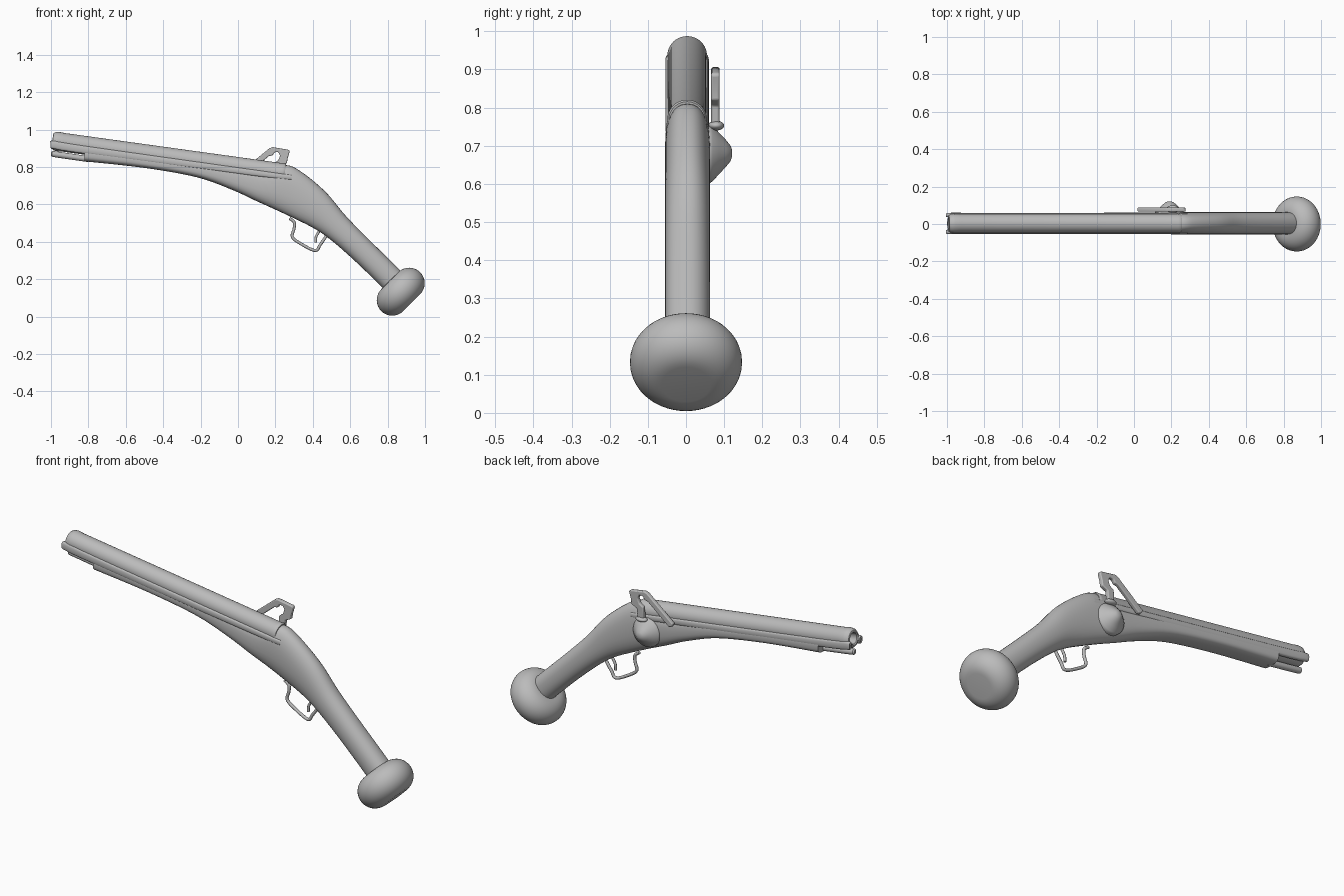
import bpy, bmesh, math
from mathutils import Vector, Matrix

old = bpy.data.objects.get("Cube")
if old:
    bpy.data.objects.remove(old, do_unlink=True)

grey = bpy.data.materials.new("plain grey")
grey.use_nodes = True
grey.diffuse_color = (0.5, 0.5, 0.5, 1)
grey.node_tree.nodes["Principled BSDF"].inputs["Base Color"].default_value = (0.5, 0.5, 0.5, 1)


def finish(bm, name, angle=40):
    bmesh.ops.remove_doubles(bm, verts=bm.verts, dist=1e-5)
    bmesh.ops.recalc_face_normals(bm, faces=bm.faces)
    mesh = bpy.data.meshes.new(name)
    bm.to_mesh(mesh)
    bm.free()
    for p in mesh.polygons:
        p.use_smooth = True
    mesh.set_sharp_from_angle(angle=math.radians(angle))
    mesh.materials.append(grey)
    ob = bpy.data.objects.new(name, mesh)
    bpy.context.collection.objects.link(ob)
    return ob


def skin(bm, rings):
    """Join rings of points into a closed tube."""
    loops = [[bm.verts.new(p) for p in ring] for ring in rings]
    n = len(loops[0])
    for a, b in zip(loops, loops[1:]):
        for i in range(n):
            j = (i + 1) % n
            bm.faces.new((a[i], a[j], b[j], b[i]))
    bm.faces.new(loops[0])
    bm.faces.new(loops[-1])


def spline(pts, steps):
    """Smooth path through points of any dimension."""
    v = [Vector(p) for p in pts]
    v = [v[0]] + v + [v[-1]]
    out = []
    for a, b, c, d in zip(v, v[1:], v[2:], v[3:]):
        for s in range(steps):
            t = s / steps
            out.append(b + (c - a) * (t / 2) + (2 * a - 5 * b + 4 * c - d) * (t * t / 2)
                       + (3 * b - a - 3 * c + d) * (t ** 3 / 2))
    return out + [v[-1]]


def loft(name, tops, bottoms, shapes, cy=0.0, steps=5, sides=32):
    """Rounded sections between top and bottom lines; shapes = (half width, squareness)."""
    rings = []
    for t, b, s in zip(*(spline(line, steps) for line in (tops, bottoms, shapes))):
        mid, up, ring = (t + b) / 2, (t - b) / 2, []
        for i in range(sides):
            a = math.tau * i / sides
            c, n = math.cos(a), math.sin(a)
            c = math.copysign(abs(c) ** (2 / s[1]), c)
            n = math.copysign(abs(n) ** (2 / s[1]), n)
            p = mid + up * c
            ring.append((p.x, cy + s[0] * n, p.y))
        rings.append(ring)
    bm = bmesh.new()
    skin(bm, rings)
    return finish(bm, name)


def lathe(name, profile, origin, axis, sides=40):
    """Spin (radius, distance) points about an axis."""
    m = Matrix.Translation(origin) @ Vector(axis).to_track_quat('Z', 'Y').to_matrix().to_4x4()
    rings = [[m @ Vector((r * math.cos(math.tau * i / sides), r * math.sin(math.tau * i / sides), h))
              for i in range(sides)] for r, h in profile]
    bm = bmesh.new()
    skin(bm, rings)
    return finish(bm, name)


def wire(name, pts, radius, y=0.0):
    """Round wire along a path in the side plane."""
    path = spline(pts, 5)
    rings = []
    for i, p in enumerate(path):
        d = (path[min(i + 1, len(path) - 1)] - path[max(i - 1, 0)]).normalized()
        n = Vector((-d.y, d.x))
        ring = []
        for k in range(10):
            a = math.tau * k / 10
            q = p + n * radius * math.cos(a)
            ring.append((q.x, y + radius * math.sin(a), q.y))
        rings.append(ring)
    bm = bmesh.new()
    skin(bm, rings)
    return finish(bm, name, 60)


# Stock: squarish under the barrel, oval at the grip
loft("stock",
     [(-.82, .91), (-.5, .866), (-.2, .824), (0, .797), (.14, .785), (.25, .81), (.33, .78),
      (.465, .67), (.575, .54), (.7, .412), (.865, .25), (.90, .21)],
     [(-.82, .83), (-.5, .795), (-.22, .745), (-.03, .677), (.10, .617), (.2, .572), (.30, .525),
      (.40, .475), (.49, .415), (.62, .302), (.775, .152), (.81, .11)],
     [(.056, 3.2), (.056, 3.2), (.056, 3), (.057, 2.8), (.058, 2.6), (.059, 2.4), (.059, 2.3),
      (.059, 2.2), (.059, 2.2), (.059, 2.2), (.059, 2.2), (.058, 2.2)], cy=.004)

# Barrel with rounded muzzle lip and bore
start, end = Vector((-.993, .003, .94)), Vector((.25, .003, .768))
length = (end - start).length
lathe("barrel", [(.028, .3), (.028, .004), (.033, 0), (.042, .002), (.049, .012), (.052, .03),
                 (.05, .06), (.05, length - .02), (.052, length - .008), (.048, length)],
      start, end - start)

# Side rails running along the barrel
for side, label in ((1, "left"), (-1, "right")):
    loft(label + "_barrel_rail",
         [(-1, .93), (-.985, .94), (-.8, .91), (.2, .769), (.235, .764)],
         [(-.998, .902), (-.985, .897), (-.8, .868), (.2, .738), (.235, .745)],
         [(.008, 3), (.012, 3), (.012, 3), (.012, 3), (.01, 3)], cy=.003 + side * .045, sides=16)

# Ramrod tip under the muzzle
rod = Vector((.2, 0, -.029))
lathe("ramrod", [(.008, 0), (.015, .006), (.016, .02), (.016, rod.length)], (-1, .003, .871), rod, 20)

# Pommel: rounded disc with flat faces
core, rim = .064, .083
arc = [math.pi * i / 20 - math.pi / 2 for i in range(21)]
lathe("pommel", [(core + rim * math.cos(a), rim * math.sin(a)) for a in arc],
      (.87, 0, .133), (1, 0, -1), 48)

# Trigger and its guard
wire("trigger_guard", [(.275, .525), (.3, .505), (.3, .47), (.29, .427), (.33, .393),
                       (.412, .353), (.44, .385), (.475, .435)], .008)
wire("trigger", [(.44, .465), (.43, .45), (.417, .425), (.415, .395)], .007)

# Lock dome on the left side
dome = lathe("lock_dome", [(.078, .045), (.078, .062), (.073, .07), (.055, .086), (.036, .104),
                           (.02, .117), (.008, .121)], (.19, 0, .68), (0, 1, 0))

# Hammer cut from flat plate, with its arm and neck
outline = [(.018, .777), (.026, .76), (.042, .756), (.165, .858), (.185, .862), (.195, .878),
           (.215, .88), (.225, .86), (.215, .835), (.193, .82), (.19, .755), (.225, .755),
           (.23, .805), (.262, .82), (.265, .845), (.277, .885), (.27, .892), (.185, .906), (.168, .9)]
bm = bmesh.new()
face = bm.faces.new([bm.verts.new((x, .066, z)) for x, z in outline])
grown = bmesh.ops.extrude_face_region(bm, geom=[face])["geom"]
bmesh.ops.translate(bm, vec=(0, .022, 0), verts=[g for g in grown if isinstance(g, bmesh.types.BMVert)])
hammer = finish(bm, "hammer", 50)
bevel = hammer.modifiers.new("rounded edges", 'BEVEL')
bevel.width, bevel.segments = .006, 3

# Collar where the hammer meets the dome
bm = bmesh.new()
bmesh.ops.create_uvsphere(bm, u_segments=24, v_segments=12, radius=1,
                          matrix=Matrix.Translation((.207, .079, .753)) @ Matrix.Diagonal((.032, .021, .013, 1)))
finish(bm, "hammer_collar")
